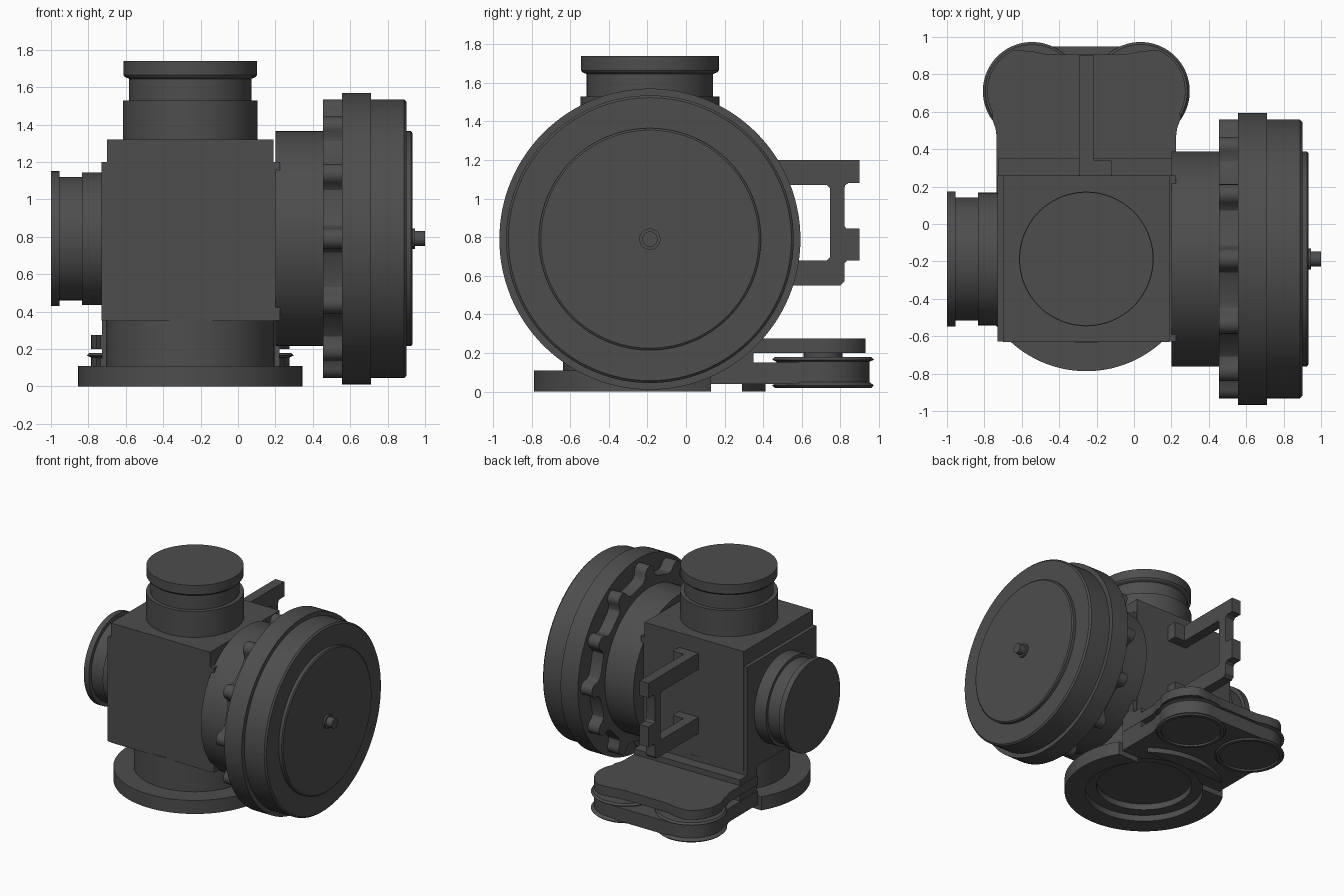
import bpy, bmesh, math
from mathutils import Matrix, Vector

if "Cube" in bpy.data.objects:
    bpy.data.objects.remove(bpy.data.objects["Cube"])

mat = bpy.data.materials.new("dark_grey_metal")
mat.use_nodes = True
COL = (0.075, 0.075, 0.075, 1)
mat.diffuse_color = COL
mat.node_tree.nodes["Principled BSDF"].inputs["Base Color"].default_value = COL

AX, AY, AZ = -0.255, -0.187, 0.79   # vertical axis and port axis height


def finish(name, bm, smooth=True):
    bmesh.ops.recalc_face_normals(bm, faces=bm.faces)
    me = bpy.data.meshes.new(name)
    bm.to_mesh(me)
    bm.free()
    ob = bpy.data.objects.new(name, me)
    bpy.context.collection.objects.link(ob)
    me.materials.append(mat)
    if smooth:
        bpy.ops.object.select_all(action='DESELECT')
        ob.select_set(True)
        bpy.context.view_layer.objects.active = ob
        bpy.ops.object.shade_smooth_by_angle(angle=math.radians(30))
    return ob


def box(name, x0, x1, y0, y1, z0, z1):
    bm = bmesh.new()
    bmesh.ops.create_cube(bm, size=1)
    for v in bm.verts:
        v.co = Vector(((x0 + x1) / 2 + v.co.x * (x1 - x0),
                       (y0 + y1) / 2 + v.co.y * (y1 - y0),
                       (z0 + z1) / 2 + v.co.z * (z1 - z0)))
    return finish(name, bm, False)


def lathe(name, profile, centre, axis='Z', seg=96):
    """Revolve (radius, height) points about an axis."""
    bm = bmesh.new()
    vs = [bm.verts.new((r, 0, h)) for r, h in profile]
    es = [bm.edges.new(p) for p in zip(vs, vs[1:])]
    bmesh.ops.spin(bm, geom=vs + es, cent=(0, 0, 0), axis=(0, 0, 1),
                   angle=2 * math.pi, steps=seg, use_duplicate=False)
    bmesh.ops.remove_doubles(bm, verts=bm.verts, dist=1e-5)
    if axis == 'X':
        bm.transform(Matrix.Rotation(math.pi / 2, 4, 'Y'))
    bm.transform(Matrix.Translation(centre))
    return finish(name, bm)


def prism(name, pts, a, b, axis='Z'):
    """Extrude an outline from a to b; axis X reads points as (y, z)."""
    bm = bmesh.new()
    put = (lambda p: (p[0], p[1], a)) if axis == 'Z' else (lambda p: (a, p[0], p[1]))
    f = bm.faces.new([bm.verts.new(put(p)) for p in pts])
    ext = bmesh.ops.extrude_face_region(bm, geom=[f])
    move = Vector((0, 0, b - a)) if axis == 'Z' else Vector((b - a, 0, 0))
    bmesh.ops.translate(bm, vec=move, verts=[g for g in ext['geom'] if isinstance(g, bmesh.types.BMVert)])
    return finish(name, bm)


def arc(cx, cy, r, a0, a1, n=24):
    return [(cx + r * math.cos(math.radians(a0 + (a1 - a0) * i / n)),
             cy + r * math.sin(math.radians(a0 + (a1 - a0) * i / n))) for i in range(n + 1)]


# Central housing
box("housing_core", -0.70, 0.19, -0.63, 0.26, 0.35, 1.32)
box("housing_sides", -0.73, 0.225, -0.628, 0.258, 0.352, 1.20)
box("rear_wall", -0.728, 0.223, 0.13, 0.35, 0.14, 0.32)
box("rear_wall_upper", -0.728, 0.223, 0.13, 0.257, 0.31, 0.36)

# Top and side ports share one stepped profile
lathe("top_port", [(0, 1.30), (0.36, 1.30), (0.36, 1.53), (0.328, 1.53), (0.328, 1.645),
                   (0.35, 1.655), (0.357, 1.665), (0.357, 1.74), (0, 1.74)], (AX, AY, 0))
lathe("side_port", [(0, -0.70), (0.355, -0.70), (0.355, -0.835), (0.33, -0.835), (0.33, -0.955),
                    (0.361, -0.955), (0.361, -1.0), (0, -1.0)], (0, AY, AZ), 'X')

# Large round cover on the left side
lathe("cover_neck", [(0, 0.20), (0.575, 0.20), (0.575, 0.47), (0, 0.47)], (0, AY, AZ), 'X')
lathe("large_cover", [(0, 0.555), (0.78, 0.555), (0.78, 0.71), (0.745, 0.71), (0.745, 0.888),
                      (0.733, 0.90), (0.575, 0.90), (0.575, 0.925), (0.565, 0.932), (0, 0.932)],
      (0, AY, AZ), 'X', 128)
lathe("cover_pin", [(0, 0.92), (0.055, 0.92), (0.055, 0.947), (0.04, 0.947), (0.04, 1.0), (0, 1.0)],
      (0, AY, AZ), 'X', 32)

# Lugged clamp ring: twelve rounded lugs with filleted roots
ring = []
for k in range(12):
    t = math.radians(30 * k)
    local = [(0.628, -0.105), (0.645, -0.073), (0.67, -0.058)]
    local += arc(0.69, 0, 0.055, -80, 80, 10)
    local += [(0.67, 0.058), (0.645, 0.073), (0.628, 0.105)]
    ring += [(AY + u * math.cos(t) - v * math.sin(t), AZ + u * math.sin(t) + v * math.cos(t))
             for u, v in local]
prism("lug_ring", ring, 0.455, 0.56, 'X')

# Base neck with recessed underside, and open flange
lathe("base_neck", [(0, 0.10), (0.36, 0.10), (0.36, 0.05), (0.45, 0.05), (0.45, 0.36), (0, 0.36)],
      (AX, AY, 0))
prism("base_flange", arc(AX, AY, 0.60, 148.3, 391.7, 72) + arc(AX, AY, 0.445, 404.4, 135.6, 64), 0, 0.11)
prism("flange_rear_lip", arc(AX, AY, 0.60, 52.7, 127.3, 24), 0, 0.045)

# Two lobed rear plates
LX, LY, LR = 0.29, 0.71, 0.24


def lobed(front, notch):
    right = [(0.48, 0.47), (0.485, 0.51), (0.503, 0.56)]
    right += arc(LX, LY, LR, -28, 66 if notch else 90, 28)
    if notch:
        right += [(0.30, 0.925), (0.20, 0.905)]
    right = [(AX + x, y) for x, y in right]
    return front + right + [(2 * AX - x, y) for x, y in reversed(right)]


prism("upper_rear_plate", lobed([(-0.735, 0.13), (0.225, 0.13)], True), 0.20, 0.275)
prism("lower_rear_plate",
      lobed([(-0.735, 0.13)] + arc(AX, AY, 0.43, 132.5, 47.5) + [(0.225, 0.13)], False), 0.04, 0.15)
for side, sx in (("left", LX), ("right", -LX)):
    lathe("roller_" + side, [(0, 0.035), (0.225, 0.035), (0.225, 0.02), (0.25, 0.02), (0.263, 0.032),
                             (0.24, 0.05), (0.24, 0.155), (0.263, 0.165), (0.25, 0.18), (0, 0.18)],
          (AX + sx, LY, 0))
    lathe("roller_post_" + side, [(0, 0.17), (0.1, 0.17), (0.1, 0.21), (0, 0.21)], (AX + sx, LY, 0), seg=32)

# Rear bracket: hooked frame with two mounting feet
frame = [(0.25, 1.20), (0.90, 1.20), (0.90, 1.08), (0.84, 1.08), (0.825, 1.07), (0.82, 1.05),
         (0.82, 0.86), (0.83, 0.845), (0.90, 0.845), (0.90, 0.68), (0.835, 0.68), (0.82, 0.665),
         (0.82, 0.57), (0.80, 0.55), (0.25, 0.55), (0.25, 0.68), (0.73, 0.68), (0.745, 0.695),
         (0.745, 1.055), (0.73, 1.07), (0.25, 1.07)]
prism("rear_bracket", frame, -0.295, -0.215, 'X')
for name, z0 in (("lower", 0.55), ("upper", 1.07)):
    box("bracket_foot_" + name, -0.22, -0.12, 0.25, 0.34, z0, z0 + 0.13)
